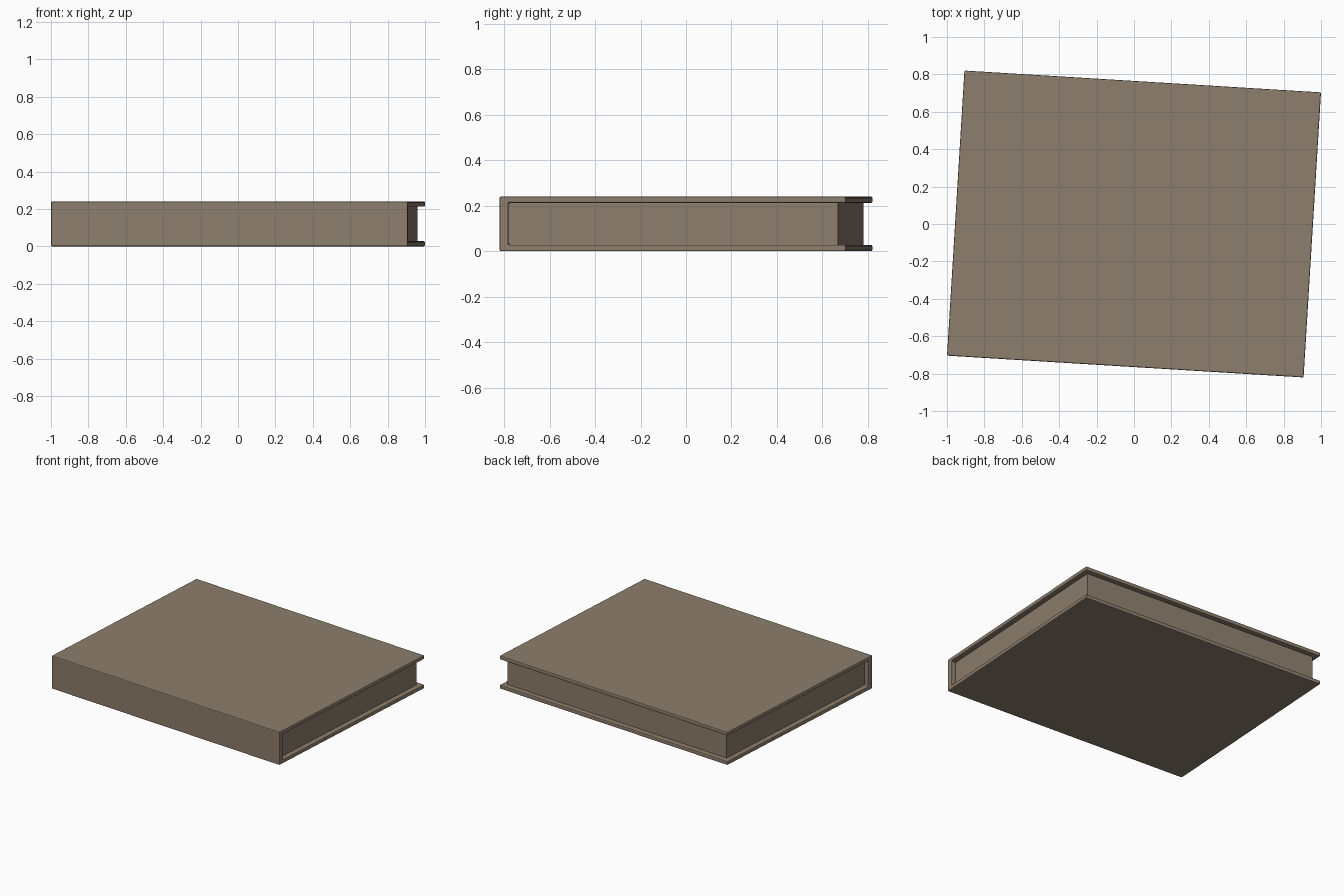
import bpy
import bmesh
from math import radians
from mathutils import Matrix

if "Cube" in bpy.data.objects:
    bpy.data.objects.remove(bpy.data.objects["Cube"], do_unlink=True)

LENGTH, WIDTH, HEIGHT = 1.91, 1.527, 0.24
BOARD, SPINE = 0.028, 0.038      # cover board and spine thickness
INSET = 0.037                    # how far the pages sit inside the cover
TURN = Matrix.Rotation(radians(-3.5), 4, "Z")


def material(name, colour):
    mat = bpy.data.materials.new(name)
    mat.use_nodes = True
    mat.diffuse_color = colour
    bsdf = next(n for n in mat.node_tree.nodes if n.type == "BSDF_PRINCIPLED")
    bsdf.inputs["Base Color"].default_value = colour
    bsdf.inputs["Roughness"].default_value = 0.8
    return mat


def extrude_profile(name, profile, length, mat):
    """Prism along x from a closed (y, z) profile, centred on x = 0."""
    bm = bmesh.new()
    face = bm.faces.new([bm.verts.new((-length / 2, y, z)) for y, z in profile])
    moved = bmesh.ops.extrude_face_region(bm, geom=[face])["geom"]
    verts = [g for g in moved if isinstance(g, bmesh.types.BMVert)]
    bmesh.ops.translate(bm, verts=verts, vec=(length, 0, 0))
    bmesh.ops.recalc_face_normals(bm, faces=bm.faces)
    mesh = bpy.data.meshes.new(name)
    bm.to_mesh(mesh)
    bm.free()
    mesh.materials.append(mat)
    obj = bpy.data.objects.new(name, mesh)
    obj.matrix_world = TURN
    bpy.context.collection.objects.link(obj)
    return obj


taupe = material("taupe", (0.27, 0.21, 0.155, 1))
front, back = -WIDTH / 2, WIDTH / 2
inner, top = front + SPINE, HEIGHT - BOARD

# Cover: two boards joined by the spine, with softened edges
cover = extrude_profile("book_cover", [
    (front, 0), (back, 0), (back, BOARD), (inner, BOARD),
    (inner, top), (back, top), (back, HEIGHT), (front, HEIGHT),
], LENGTH, taupe)
bevel = cover.modifiers.new("soft_edges", "BEVEL")
bevel.width = 0.006
bevel.segments = 2

# Page block: recessed on the three open sides
extrude_profile("page_block", [
    (inner - 0.01, BOARD - 0.005), (back - INSET, BOARD - 0.005),
    (back - INSET, top + 0.005), (inner - 0.01, top + 0.005),
], LENGTH - 2 * INSET, taupe)
